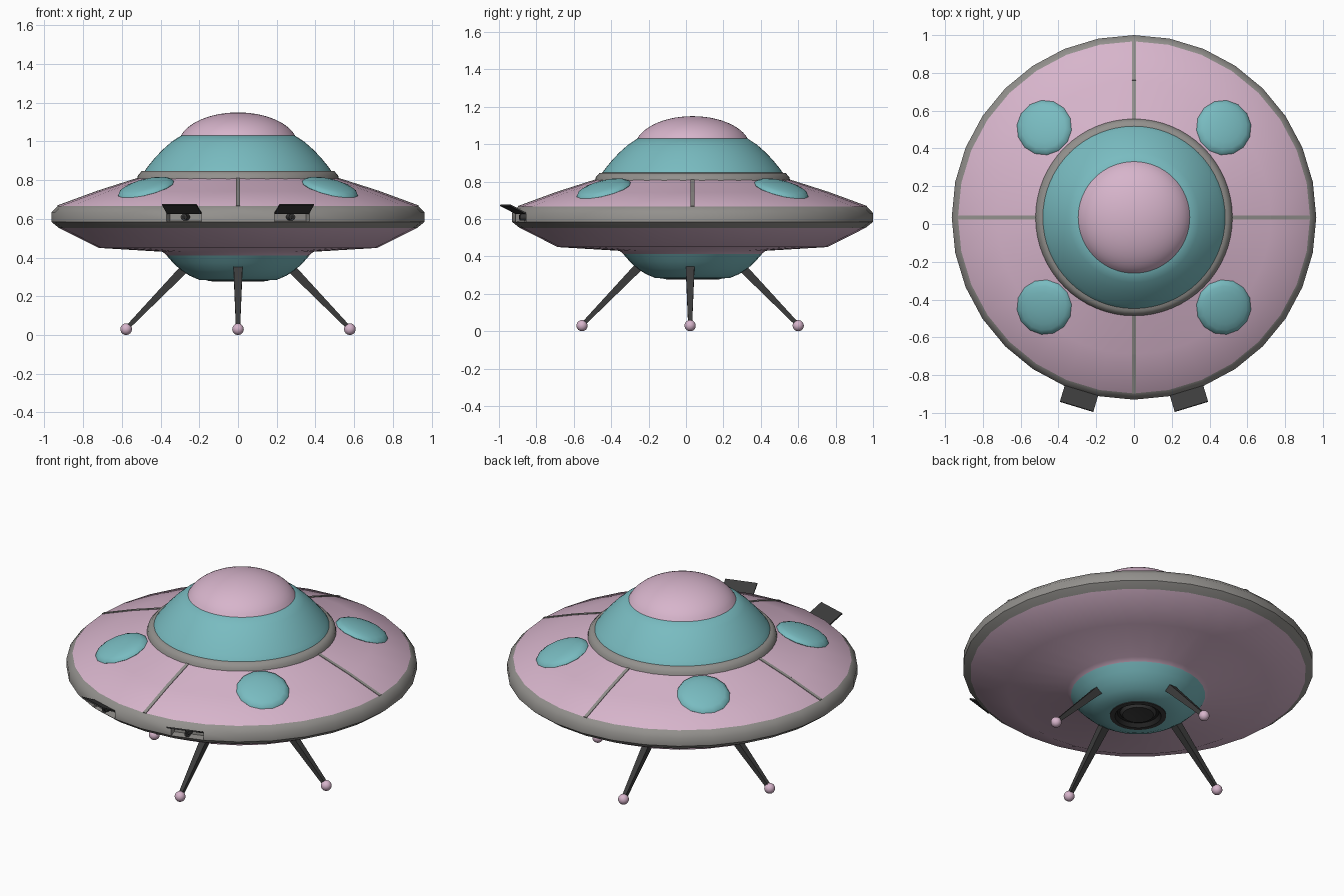
import bpy, bmesh, math
from mathutils import Matrix, Vector

if "Cube" in bpy.data.objects:
    bpy.data.objects.remove(bpy.data.objects["Cube"])

CY = 0.035  # saucer axis sits slightly behind the origin


def material(name, rgb):
    m = bpy.data.materials.new(name)
    m.diffuse_color = (*rgb, 1)
    m.use_nodes = True
    m.node_tree.nodes["Principled BSDF"].inputs["Base Color"].default_value = m.diffuse_color
    return m


PINK = material("pink", (0.68, 0.46, 0.60))
TEAL = material("teal", (0.19, 0.50, 0.53))
GREY = material("grey", (0.29, 0.28, 0.265))
DARK = material("dark_grey", (0.045, 0.045, 0.045))
BLACK = material("black", (0.018, 0.018, 0.018))


def finish(bm, name, mats, angle=50):
    me = bpy.data.meshes.new(name)
    bm.to_mesh(me)
    bm.free()
    for m in mats:
        me.materials.append(m)
    ob = bpy.data.objects.new(name, me)
    bpy.context.collection.objects.link(ob)
    bpy.ops.object.select_all(action='DESELECT')
    bpy.context.view_layer.objects.active = ob
    ob.select_set(True)
    if angle:
        bpy.ops.object.shade_smooth_by_angle(angle=math.radians(angle))
    return ob


def lathe(profile, n, mat_rule=lambda i: 0):
    """Revolve (r, z) points, listed top/outside first, round the axis."""
    bm = bmesh.new()
    rows = []
    for r, z in profile:
        if r < 1e-5:
            rows.append([bm.verts.new((0, CY, z))] * n)
        else:
            rows.append([bm.verts.new((r * math.cos(math.tau * k / n),
                                       CY + r * math.sin(math.tau * k / n), z)) for k in range(n)])
    for i in range(len(rows) - 1):
        for k in range(n):
            j = (k + 1) % n
            vs = []
            for v in (rows[i][k], rows[i + 1][k], rows[i + 1][j], rows[i][j]):
                if v not in vs:
                    vs.append(v)
            bm.faces.new(vs).material_index = mat_rule(i)
    return bm


def radial(angle, r, z, tilt=0.0):
    """Frame with +x pointing outward; positive tilt lowers the outer end."""
    return (Matrix.Translation((r * math.cos(angle), CY + r * math.sin(angle), z))
            @ Matrix.Rotation(angle, 4, 'Z') @ Matrix.Rotation(tilt, 4, 'Y'))


def box(name, mat, frame, size):
    bm = bmesh.new()
    bmesh.ops.create_cube(bm, size=1, matrix=frame @ Matrix.Diagonal((*size, 1)))
    return finish(bm, name, [mat], None)


# Saucer hull with grey rim
hull = [(0.49, 0.818), (0.515, 0.81), (0.725, 0.743), (0.932, 0.667), (0.965, 0.632), (0.965, 0.585),
        (0.925, 0.553), (0.72, 0.45), (0.39, 0.43), (0.36, 0.405)]
bm = lathe(hull, 32, lambda i: 1 if 3 <= i <= 5 else 0)
hatch_angles = [math.radians(-90 + s * 16.875) for s in (-1, 1)]
# Hatch recesses: one rim face each, pushed inward
bays = []
for f in bm.faces:
    c = f.calc_center_median()
    a = math.atan2(c.y - CY, c.x)
    if 0.59 < c.z < 0.625 and min(abs(a - h) for h in hatch_angles) < 0.03:
        bays.append(f)
bm.normal_update()
bmesh.ops.inset_individual(bm, faces=bays, thickness=0.004, depth=-0.05)
finish(bm, "saucer_hull", [PINK, GREY])

# Cabin, its base ring, and the top dome
finish(lathe([(0.0, 1.03), (0.295, 1.03), (0.345, 0.997), (0.39, 0.957), (0.43, 0.915), (0.465, 0.872),
              (0.488, 0.84), (0.5, 0.81)], 64), "cabin", [TEAL])
finish(lathe([(0.47, 0.848), (0.497, 0.847), (0.517, 0.825), (0.522, 0.805)], 64), "cabin_ring", [GREY])
dome = []
t0 = math.asin(0.05 / 0.17)
for i in range(13):
    t = math.pi / 2 + (t0 - math.pi / 2) * i / 12
    dome.append((0.309 * math.cos(t), 0.98 + 0.17 * math.sin(t)))
finish(lathe(dome, 64), "top_dome", [PINK])

# Belly and thruster underneath
finish(lathe([(0.37, 0.412), (0.335, 0.372), (0.295, 0.335), (0.25, 0.306), (0.2, 0.285), (0.15, 0.282)], 32),
       "belly", [TEAL])
finish(lathe([(0.157, 0.29), (0.155, 0.279), (0.128, 0.277), (0.115, 0.30), (0.10, 0.30),
              (0.085, 0.285), (0.05, 0.29), (0, 0.295)], 32, lambda i: 0 if i in (0, 1, 4, 5, 6) else 1),
       "thruster", [DARK, BLACK], 30)

# Seams and round windows on the upper hull
slope = math.atan2(0.143, 0.417)
for k in range(4):
    a = k * math.pi / 2
    for (r0, z0), (r1, z1) in zip(hull[1:3], hull[2:4]):
        L = math.hypot(r1 - r0, z1 - z0)
        box("hull_seam", GREY, radial(a, (r0 + r1) / 2, (z0 + z1) / 2, math.atan2(z0 - z1, r1 - r0)),
            (L, 0.02, 0.006))
    bm = bmesh.new()
    bmesh.ops.create_uvsphere(bm, u_segments=14, v_segments=10, radius=1,
                              matrix=radial(a + math.pi / 4, 0.672, 0.757, slope)
                              @ Matrix.Diagonal((0.152, 0.147, 0.038, 1)))
    finish(bm, "round_window", [TEAL])

# Landing legs with ball feet
for k in range(4):
    a = k * math.pi / 2
    out = Vector((math.cos(a), math.sin(a), 0))
    centre = Vector((0, 0.022, 0))
    foot = centre + out * 0.578 + Vector((0, 0, 0.032))
    top = centre + out * 0.255 + Vector((0, 0, 0.365))
    d = top - foot
    bm = bmesh.new()
    rot = Matrix.Rotation(a, 4, 'Z') @ Matrix.Rotation(math.atan2(-0.323, 0.333), 4, 'Y') \
        @ Matrix.Rotation(math.pi / 4, 4, 'Z')
    bmesh.ops.create_cone(bm, cap_ends=True, segments=4, radius1=0.015, radius2=0.034, depth=d.length,
                          matrix=Matrix.Translation((foot + top) / 2) @ rot)
    finish(bm, "landing_leg", [DARK], None)
    bm = bmesh.new()
    bmesh.ops.create_uvsphere(bm, u_segments=20, v_segments=12, radius=0.03,
                              matrix=Matrix.Translation(foot - Vector((0, 0, 0.002))))
    finish(bm, "ball_foot", [PINK])

# Raised hatch flaps and small guns on the front rim
for a in hatch_angles:
    box("hatch_flap", DARK, radial(a, 1.002, 0.652, -math.atan2(0.045, 0.09)), (0.1, 0.185, 0.008))
    bm = bmesh.new()
    bmesh.ops.create_cone(bm, cap_ends=True, segments=12, radius1=0.017, radius2=0.017, depth=0.06,
                          matrix=radial(a, 0.935, 0.609) @ Matrix.Rotation(math.pi / 2, 4, 'Y'))
    finish(bm, "gun_barrel", [DARK])
    bm = bmesh.new()
    bmesh.ops.create_cone(bm, cap_ends=True, segments=12, radius1=0.01, radius2=0.01, depth=0.01,
                          matrix=radial(a, 0.962, 0.609) @ Matrix.Rotation(math.pi / 2, 4, 'Y'))
    finish(bm, "gun_muzzle", [BLACK])
